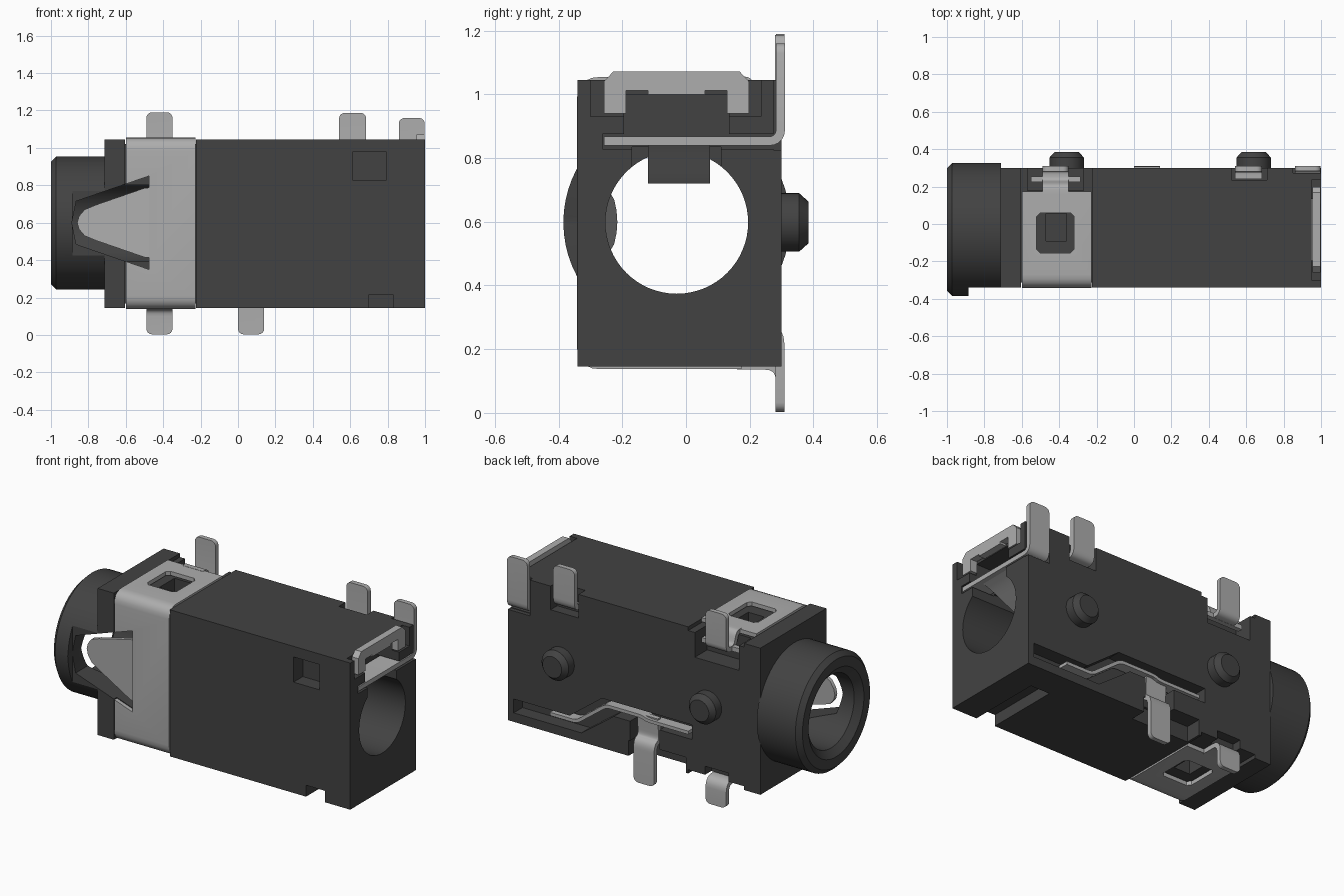
import bpy, bmesh, math
from mathutils import Vector

if "Cube" in bpy.data.objects:
    bpy.data.objects.remove(bpy.data.objects["Cube"], do_unlink=True)


def material(name, c, rough):
    m = bpy.data.materials.new(name)
    m.use_nodes = True
    m.diffuse_color = (c, c, c, 1)
    bsdf = m.node_tree.nodes["Principled BSDF"]
    bsdf.inputs["Base Color"].default_value = (c, c, c, 1)
    bsdf.inputs["Roughness"].default_value = rough
    return m


PLASTIC = material("dark plastic", 0.055, 0.6)
METAL = material("light metal", 0.42, 0.5)


def finish(name, bm, mat):
    bmesh.ops.recalc_face_normals(bm, faces=bm.faces)
    me = bpy.data.meshes.new(name)
    bm.to_mesh(me)
    bm.free()
    me.materials.append(mat)
    ob = bpy.data.objects.new(name, me)
    bpy.context.collection.objects.link(ob)
    return ob


def prism(name, pts, axis, lo, hi, mat=PLASTIC):
    """Extrude a 2D outline: axis x takes (y,z), y takes (x,z), z takes (x,y)."""
    i = "xyz".index(axis)
    bm = bmesh.new()
    rings = []
    for d in (lo, hi):
        ring = []
        for p in pts:
            co = list(p)
            co.insert(i, d)
            ring.append(bm.verts.new(co))
        rings.append(ring)
        bm.faces.new(ring)
    n = len(pts)
    for k in range(n):
        j = (k + 1) % n
        bm.faces.new((rings[0][k], rings[0][j], rings[1][j], rings[1][k]))
    return finish(name, bm, mat)


def box(name, x, y, z, mat=PLASTIC):
    return prism(name, [(x[0], y[0]), (x[1], y[0]), (x[1], y[1]), (x[0], y[1])], "z", z[0], z[1], mat)


def fillet(path, r, n=5):
    """Round the inner corners of a 2D path."""
    pts = [Vector(p) for p in path]
    out = [pts[0]]
    for a, b, c in zip(pts, pts[1:], pts[2:]):
        s = b + (a - b).normalized() * min(r, (a - b).length * 0.45)
        e = b + (c - b).normalized() * min(r, (c - b).length * 0.45)
        for k in range(n + 1):
            t = k / n
            out.append(s * (1 - t) ** 2 + b * 2 * t * (1 - t) + e * t * t)
    return out + [pts[-1]]


def strip(name, path, t, axis, lo, hi, r=0.04):
    """Bent sheet metal of thickness t following a 2D path."""
    p = fillet(path, r)
    left, right = [], []
    for k, v in enumerate(p):
        d0 = (v - p[max(k - 1, 0)]).normalized()
        d1 = (p[min(k + 1, len(p) - 1)] - v).normalized()
        d = (d0 + d1).normalized()
        nrm = Vector((-d.y, d.x)) * t / 2 / max(0.6, d.dot(d1 if d1.length else d0))
        left.append(v + nrm)
        right.append(v - nrm)
    return prism(name, left + right[::-1], axis, lo, hi, METAL)


def round_tip(ob, z, r=0.03):
    """Round the two corners of a pin end."""
    bm = bmesh.new()
    bm.from_mesh(ob.data)
    es = [e for e in bm.edges if all(abs(v.co.z - z) < 1e-3 for v in e.verts)
          and abs(e.verts[0].co.x - e.verts[1].co.x) < 1e-4]
    bmesh.ops.bevel(bm, geom=es, offset=r, segments=4, profile=0.5, affect="EDGES")
    bm.to_mesh(ob.data)
    bm.free()


def lathe(name, prof, axis, centre, n=64, mat=PLASTIC):
    """Closed solid of revolution; prof holds (distance along axis, radius)."""
    bm = bmesh.new()
    rings = []
    for d, r in prof:
        ring = []
        for k in range(n):
            a = 2 * math.pi * k / n
            u, z = centre[0] + r * math.cos(a), centre[1] + r * math.sin(a)
            ring.append(bm.verts.new((d, u, z) if axis == "x" else (u, d, z)))
        rings.append(ring)
    for a, b in zip(rings, rings[1:]):
        for k in range(n):
            j = (k + 1) % n
            bm.faces.new((a[k], a[j], b[j], b[k]))
    bm.faces.new(rings[0])
    bm.faces.new(rings[-1])
    return finish(name, bm, mat)


def cut(targets, cutter):
    for ob in targets:
        m = ob.modifiers.new("cut", "BOOLEAN")
        m.operation, m.solver, m.object = "DIFFERENCE", "EXACT", cutter
        bpy.context.view_layer.objects.active = ob
        bpy.ops.object.modifier_apply(modifier="cut")
    bpy.data.objects.remove(cutter, do_unlink=True)


# Housing and barrel
body = box("housing", (-0.715, 1), (-0.34, 0.30), (0.145, 1.045))
barrel = lathe("barrel", [(-1, 0.328), (-0.972, 0.356), (-0.71, 0.356)], "x", (-0.029, 0.598))
cut([body, barrel], lathe("bore", [(-1.1, 0.27), (-1.001, 0.27), (-0.965, 0.224), (1.1, 0.224)],
                          "x", (-0.029, 0.598)))
cut([barrel], box("barrel_flat", (-0.885, -0.6), (-0.5, -0.34), (0.2, 1)))

# Band recess under the clip, with pockets behind its windows
for z in ((1.022, 1.2), (0.0, 0.168)):
    cut([body], box("band", (-0.605, -0.225), (-0.5, 0.4), z))
cut([body], box("band", (-0.605, -0.225), (-0.5, -0.312), (0.05, 1.1)))
for z in ((0.93, 1.2), (0.0, 0.27)):
    cut([body], box("window_pocket", (-0.47, -0.36), (-0.09, 0.055), z))

# Pockets and notches in the housing
for x, y, z in [
    ((0.615, 0.79), (-0.4, -0.25), (0.825, 0.98)),     # front pocket
    ((0.70, 0.83), (-0.4, 0.12), (0.1, 0.215)),        # bottom groove
    ((-0.57, -0.27), (0.18, 0.4), (0.87, 1.2)),        # clip pin, top
    ((-0.50, -0.34), (0.24, 0.4), (0.1, 0.22)),        # clip pin, bottom
    ((0.52, 0.71), (0.235, 0.4), (0.90, 1.2)),         # middle top pin
    ((-0.21, 0.18), (0.20, 0.4), (0.1, 0.24)),         # bottom pin
    ((-0.03, 0.17), (0.215, 0.4), (0.2, 0.43)),
    ((0.45, 1.1), (-0.17, 0.11), (0.62, 0.835)),       # spring cavity
    ((0.85, 1.1), (-0.262, 0.285), (0.828, 0.875)),    # end strip slot
    ((0.85, 1.1), (-0.195, 0.135), (0.86, 1.0)),       # end pocket
    ((0.95, 1.1), (-0.30, 0.235), (0.93, 1.2)),        # end cap seat
    ((0.85, 1.1), (0.274, 0.4), (0.825, 1.2)),         # end pin
]:
    cut([body], box("notch", x, y, z))
cut([body], prism("wire_groove", [(0.96, 0.2), (0.96, 0.285), (0.58, 0.285), (0.36, 0.45), (-0.25, 0.45),
                                  (-0.25, 0.36), (0.28, 0.36), (0.5, 0.2)], "y", 0.215, 0.4))

# Spring clip wrapped round the housing
clip = strip("clip", [(0.175, 1.042), (-0.330, 1.042), (-0.330, 0.150), (0.175, 0.150)],
             0.025, "x", -0.6, -0.228, 0.06)
hole = [(-0.50, -0.155), (-0.34, -0.155), (-0.32, -0.135), (-0.32, 0.04), (-0.34, 0.06),
        (-0.50, 0.06), (-0.52, 0.04), (-0.52, -0.135)]
cut([clip], prism("clip_windows", hole, "z", -0.1, 1.3))

# Tapered slot around the clip tongue
cut([body, barrel, clip], prism("tongue_slot", [(-0.475, 0.35), (-0.475, 0.85), (-0.865, 0.715), (-0.888, 0.6),
                                                (-0.865, 0.485)], "y", -0.45, -0.12))
side = [(-0.45, 0.19), (-0.50, 0.185), (-0.76, 0.095), (-0.82, 0.07), (-0.85, 0.035)]
tongue = prism("clip_tongue", [(x, 0.6 + h) for x, h in side] + [(-0.86, 0.6)]
               + [(x, 0.6 - h) for x, h in side[::-1]], "y", -0.342, -0.318, METAL)
for v in tongue.data.vertices:
    v.co.y += max(0, -0.45 - v.co.x) * 0.25

# Clip pins
top_pin = strip("clip_pin_top", [(0.16, 1.042), (0.20, 1.042), (0.225, 0.965), (0.296, 0.965), (0.296, 1.19)],
                0.028, "x", -0.49, -0.35, 0.03)
round_tip(top_pin, 1.19)
box("clip_pin_wing", (-0.55, -0.285), (0.225, 0.255), (0.95, 0.978), METAL)
low_pin = strip("clip_pin_bottom", [(0.16, 0.150), (0.296, 0.150), (0.296, 0.003)], 0.028, "x", -0.49, -0.35, 0.05)
round_tip(low_pin, 0.003)

# Middle top pin and bottom pin
mid_pin = strip("middle_pin", [(0.24, 0.95), (0.295, 0.95), (0.295, 1.187)], 0.03, "x", 0.54, 0.685)
round_tip(mid_pin, 1.187)
bottom_pin = strip("bottom_pin", [(0.26, 0.41), (0.25, 0.27), (0.295, 0.25), (0.295, 0.003)], 0.028, "x", 0, 0.14)
round_tip(bottom_pin, 0.003)

# Switch wire along the back
strip("switch_wire", [(0.72, 0.255), (0.54, 0.255), (0.34, 0.405), (0.10, 0.405), (0.06, 0.39), (-0.22, 0.39)],
      0.02, "y", 0.225, 0.292, 0.03)

# End terminal: strip, pin, cap and the spring in the bore
end_pin = strip("end_terminal", [(-0.258, 0.853), (0.297, 0.853), (0.297, 1.16)], 0.028, "x", 0.86, 0.998, 0.04)
round_tip(end_pin, 1.16)
cap = [(-0.258, 0.94), (-0.258, 1.04), (-0.228, 1.072), (0.168, 1.072), (0.198, 1.04), (0.198, 0.94),
       (0.128, 0.94), (0.128, 1.012), (0.06, 1.012), (0.06, 1.0), (-0.12, 1.0), (-0.12, 1.012),
       (-0.188, 1.012), (-0.188, 0.94)]
prism("end_cap", cap, "x", 0.955, 0.998, METAL)
strip("bore_spring", [(0.97, 0.853), (0.90, 0.83), (0.70, 0.732), (0.60, 0.732), (0.50, 0.80)],
      0.025, "y", -0.12, 0.075, 0.06)

# Locating pegs
for i, x in enumerate((-0.36, 0.64)):
    lathe("locating_peg_%d" % (i + 1), [(0.28, 0.092), (0.355, 0.092), (0.385, 0.065)], "y", (x, 0.598), 32)

for ob in list(bpy.context.collection.objects):
    if ob.type == "MESH":
        bpy.ops.object.select_all(action="DESELECT")
        ob.select_set(True)
        bpy.context.view_layer.objects.active = ob
        bpy.ops.object.shade_smooth_by_angle(angle=math.radians(30))
